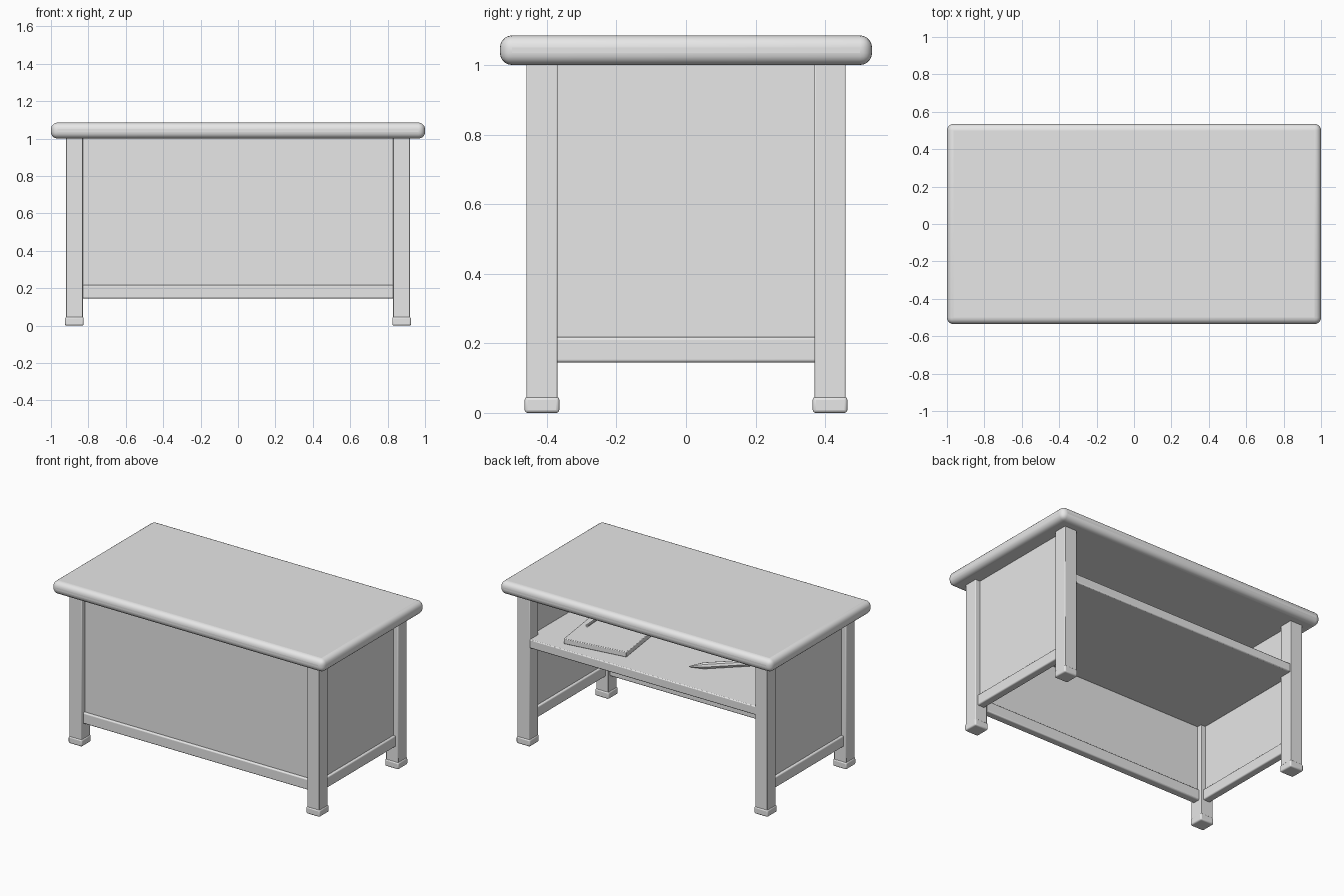
import bpy, math
from mathutils import Vector

if "Cube" in bpy.data.objects:
    bpy.data.objects.remove(bpy.data.objects["Cube"])

grey = bpy.data.materials.new("plain_grey")
grey.diffuse_color = (0.8, 0.8, 0.8, 1)
grey.use_nodes = True
grey.node_tree.nodes["Principled BSDF"].inputs["Base Color"].default_value = grey.diffuse_color


def finish(obj, name, bevel=0.0, segments=2):
    obj.name = name
    obj.data.materials.append(grey)
    if bevel:
        mod = obj.modifiers.new("rounded_edges", 'BEVEL')
        mod.width = bevel
        mod.segments = segments
    bpy.ops.object.shade_smooth_by_angle(angle=math.radians(35))
    return obj


def box(name, x, y, z, bevel=0.0, segments=2, turn=0.0):
    """Box from (min, max) ranges, optionally turned about z."""
    ranges = (x, y, z)
    bpy.ops.mesh.primitive_cube_add(size=1, location=[(a + b) / 2 for a, b in ranges])
    obj = bpy.context.object
    obj.scale = [b - a for a, b in ranges]
    bpy.ops.object.transform_apply(location=False, rotation=False, scale=True)
    obj.rotation_euler.z = turn
    return finish(obj, name, bevel, segments)


def rod(name, start, end, r1, r2, sides):
    """Tapered rod between two points."""
    a, b = Vector(start), Vector(end)
    bpy.ops.mesh.primitive_cone_add(vertices=sides, radius1=r1, radius2=r2,
                                    depth=(b - a).length, location=(a + b) / 2)
    obj = bpy.context.object
    obj.rotation_euler = (b - a).to_track_quat('Z', 'Y').to_euler()
    return finish(obj, name)


# Desk top with soft rounded edges
box("desk_top", (-1, 1), (-0.535, 0.535), (1.0, 1.085), 0.035, 5)

# Four legs, each with a small foot block
for sx, side in ((-1, "left"), (1, "right")):
    for sy, end in ((-1, "front"), (1, "back")):
        cx, cy = sx * 0.875, sy * 0.414
        box(f"{end}_{side}_leg", (cx - 0.045, cx + 0.045), (cy - 0.045, cy + 0.045),
            (0.03, 1.01), 0.004, 2)
        box(f"{end}_{side}_foot", (cx - 0.05, cx + 0.05), (cy - 0.05, cy + 0.05),
            (0, 0.046), 0.009, 3)

    # Side panel and its bottom rail
    px = sx * 0.875
    box(f"{side}_panel", (px - 0.01, px + 0.01), (-0.39, 0.39), (0.18, 1.01))
    box(f"{side}_rail", (px - 0.026, px + 0.026), (-0.39, 0.39), (0.145, 0.218), 0.008, 3)

# Front panel and its bottom rail; the back stays open
box("front_panel", (-0.85, 0.85), (-0.424, -0.404), (0.18, 1.01))
box("front_rail", (-0.85, 0.85), (-0.44, -0.388), (0.145, 0.218), 0.008, 3)

# Shelf under the top
box("shelf", (-0.867, 0.867), (-0.406, 0.455), (0.652, 0.71), 0.006, 2)

# Notebook and a pen resting on it
box("notebook", (0.24, 0.665), (-0.12, 0.36), (0.71, 0.745), 0.004, 2, math.radians(8))
rod("small_pen", (0.61, 0.17, 0.752), (0.625, -0.06, 0.752), 0.008, 0.008, 10)

# Pencil lying on the shelf: body and pointed tip
tip = Vector((-0.2, 0.255, 0.73))
along = Vector((-0.73, -0.68, 0)).normalized()
rod("pencil_body", tip + along * 0.09, tip + along * 0.42, 0.021, 0.021, 8)
rod("pencil_tip", tip + along * 0.09, tip, 0.021, 0.003, 8)
